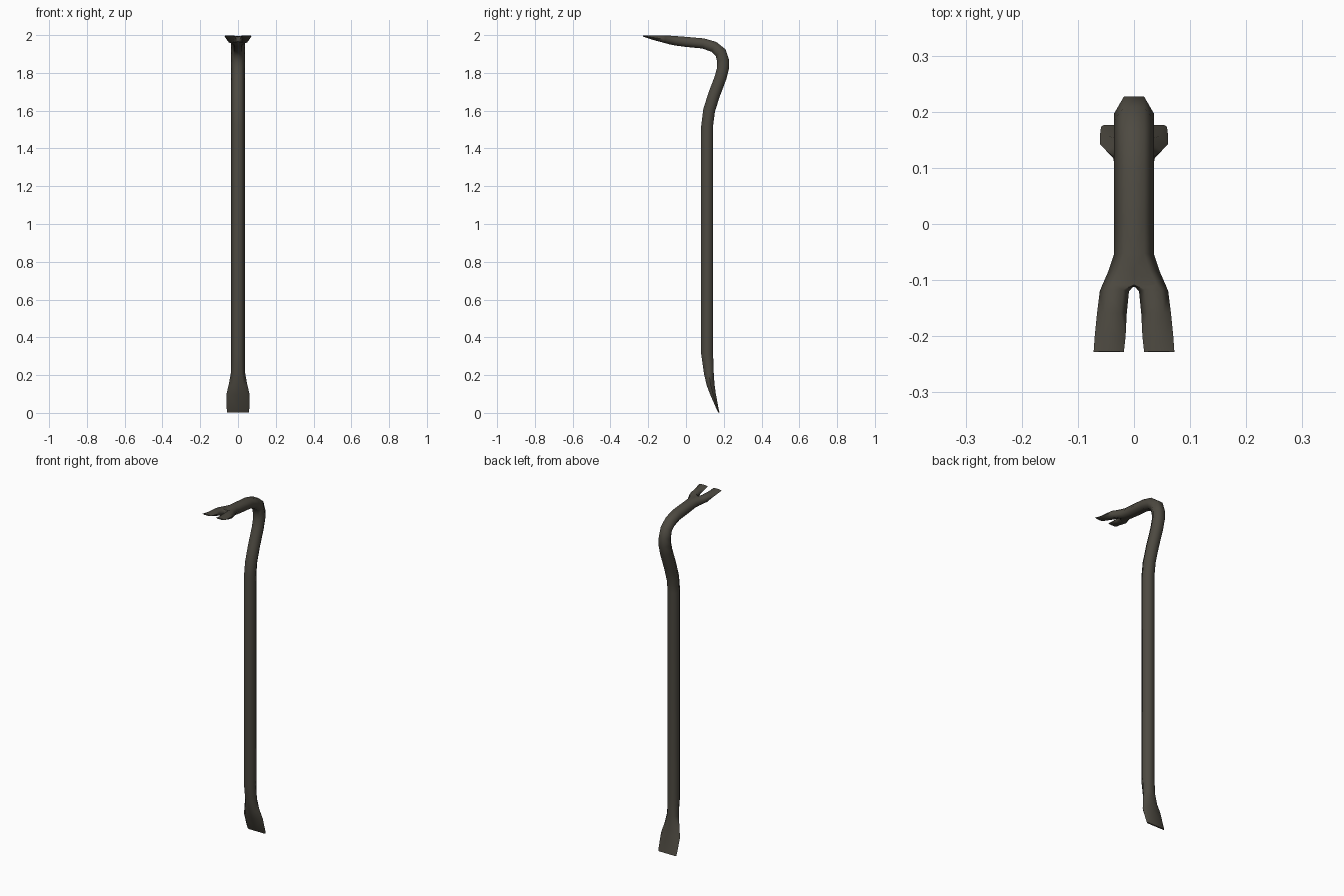
import bpy, bmesh
from mathutils import Vector

if "Cube" in bpy.data.objects:
    bpy.data.objects.remove(bpy.data.objects["Cube"])

# Centre line from blade to claw: y, z, half width, half thickness, flat-side ratio
BAR = [
    (0.174, 0.002, 0.058, 0.003, 0.9),
    (0.166, 0.025, 0.060, 0.006, 0.85),
    (0.143, 0.100, 0.061, 0.015, 0.75),
    (0.130, 0.150, 0.049, 0.021, 0.6),
    (0.121, 0.210, 0.038, 0.026, 0.5),
    (0.112, 0.310, 0.036, 0.0315, 0.5),
    (0.112, 1.520, 0.036, 0.0315, 0.5),
    (0.122, 1.600, 0.036, 0.0315, 0.5),
    (0.147, 1.680, 0.036, 0.0315, 0.5),
    (0.183, 1.775, 0.036, 0.0315, 0.5),
    (0.196, 1.825, 0.036, 0.0315, 0.5),
    (0.196, 1.865, 0.036, 0.0315, 0.5),
    (0.183, 1.908, 0.036, 0.031, 0.5),
    (0.147, 1.938, 0.036, 0.029, 0.5),
    (0.090, 1.956, 0.036, 0.027, 0.5),
    (0.000, 1.964, 0.036, 0.0265, 0.5),
    (-0.055, 1.970, 0.036, 0.025, 0.5),
    (-0.085, 1.974, 0.046, 0.023, 0.6),
    (-0.110, 1.978, 0.057, 0.020, 0.7),
]
# Prong: y, z, inner x, outer x, half thickness
PRONG = [
    (-0.120, 1.979, 0.009, 0.061, 0.0185),
    (-0.160, 1.985, 0.013, 0.066, 0.014),
    (-0.200, 1.991, 0.015, 0.070, 0.008),
    (-0.228, 1.996, 0.018, 0.072, 0.003),
]

bm = bmesh.new()
centres = [Vector((0, r[0], r[1])) for r in BAR + PRONG]


def make_ring(i, points):
    """Place (across, thickness) points square to the centre line."""
    t = centres[min(i + 1, len(centres) - 1)] - centres[max(i - 1, 0)]
    n = Vector((0, t.z, -t.y)).normalized()
    return [bm.verts.new(centres[i] + Vector((x, 0, 0)) + n * h) for x, h in points]


def bridge(a, b, closed=False):
    for j in range(len(a) if closed else len(a) - 1):
        k = (j + 1) % len(a)
        bm.faces.new((a[j], a[k], b[k], b[j]))


# Half of the six-sided bar, open along the mirror plane
rings = []
for i, (y, z, w, h, k) in enumerate(BAR):
    mid = 0.6 if i == len(BAR) - 1 else 0.85 if i == len(BAR) - 2 else 1.0
    rings.append(make_ring(i, [(0, -h * mid), (w * k, -h), (w, 0), (w * k, h), (0, h * mid)]))
for a, b in zip(rings, rings[1:]):
    bridge(a, b)
bm.faces.new(rings[0])

# One claw prong, starting from the crotch of the fork
prev = rings[-1] + make_ring(len(BAR) - 1, [(0, 0)])
for i, (y, z, xi, xo, h) in enumerate(PRONG):
    s = xo - xi
    ring = make_ring(len(BAR) + i, [(xi + s * 0.2, -h), (xi + s * 0.75, -h), (xo, 0),
                                    (xi + s * 0.75, h), (xi + s * 0.2, h), (xi, 0)])
    bridge(prev, ring, True)
    prev = ring
bm.faces.new(prev)
bmesh.ops.recalc_face_normals(bm, faces=bm.faces)

# Object, mirrored to the other side
mesh = bpy.data.meshes.new("pry_bar")
bm.to_mesh(mesh)
bm.free()
bar = bpy.data.objects.new("pry_bar", mesh)
bpy.context.collection.objects.link(bar)

steel = bpy.data.materials.new("dark_steel")
steel.diffuse_color = (0.075, 0.068, 0.053, 1)
steel.use_nodes = True
steel.node_tree.nodes["Principled BSDF"].inputs["Base Color"].default_value = steel.diffuse_color
mesh.materials.append(steel)

bpy.context.view_layer.objects.active = bar
bar.select_set(True)
mirror = bar.modifiers.new("mirror", 'MIRROR')
mirror.use_axis[0] = True
mirror.merge_threshold = 0.0005
bpy.ops.object.modifier_apply(modifier=mirror.name)

# Make the normals agree, then smooth the long sides
bm = bmesh.new()
bm.from_mesh(mesh)
bmesh.ops.recalc_face_normals(bm, faces=bm.faces)
bm.to_mesh(mesh)
bm.free()
bpy.ops.object.shade_smooth_by_angle(angle=1.3)
